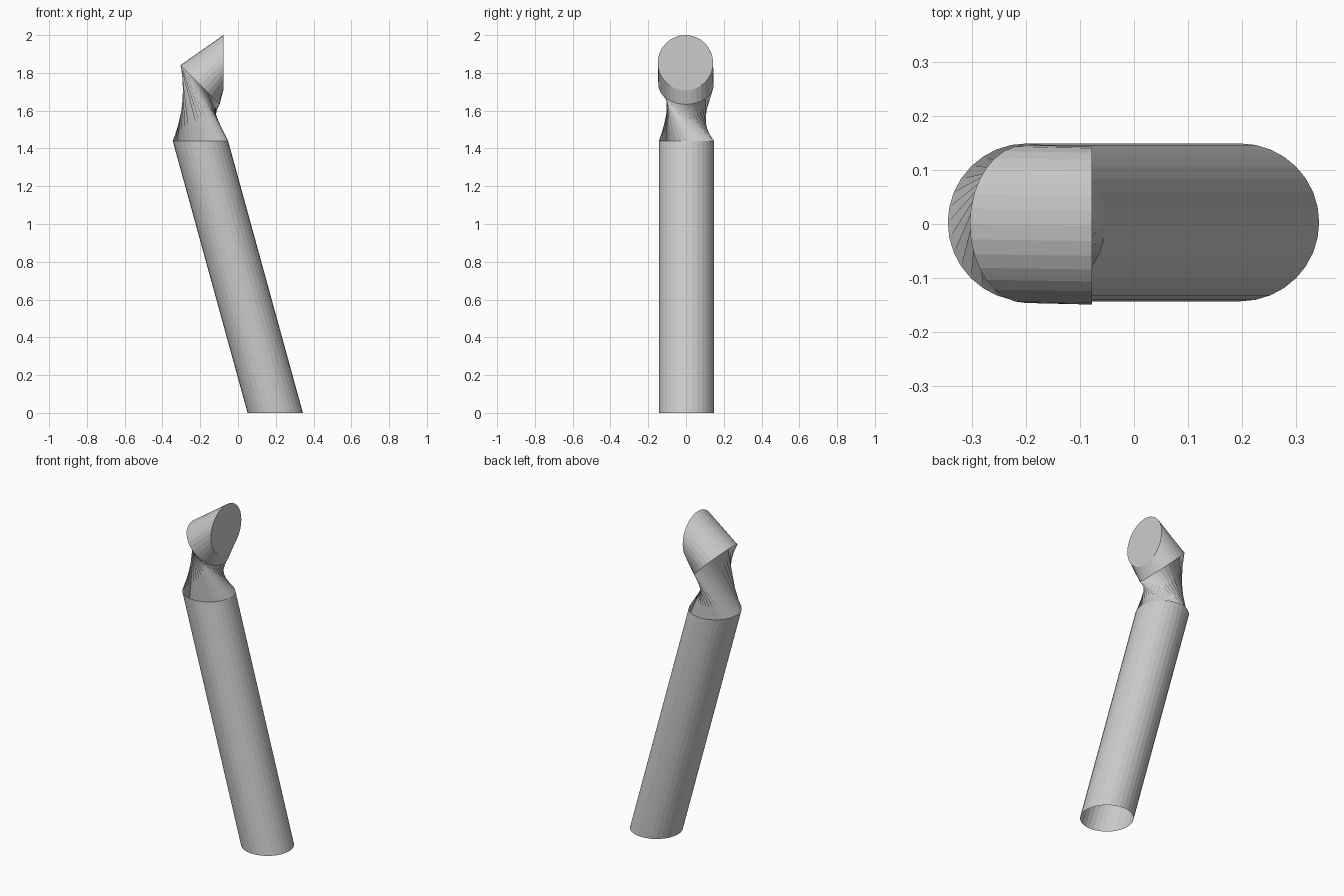
import bpy, bmesh
from math import cos, sin, pi, radians
from mathutils import Vector

if "Cube" in bpy.data.objects:
    bpy.data.objects.remove(bpy.data.objects["Cube"])

N, R = 32, 0.1465
S = 0.5 ** 0.5

# Ring stations: centre, direction of the cross-section's first axis, twist
rings = [
    ((0.197, 0.003, 0.0), (1, 0, 0), 0),
    ((-0.199, 0.003, 1.44), (1, 0, 0), 0),
    ((-0.201, 0.0, 1.737), (S, 0, -S), -90),
    ((-0.078, -0.003, 1.8535), (0, 0, -1), -90),
]

bm = bmesh.new()
loops = []
for centre, axis, twist in rings:
    c, u, v = Vector(centre), Vector(axis), Vector((0, 1, 0))
    loop = []
    for i in range(N):
        a = 2 * pi * i / N + radians(twist)
        loop.append(bm.verts.new(c + R * (u * cos(a) + v * sin(a))))
    loops.append(loop)

# Skin between neighbouring rings; the foot stays open, the tip is capped
for lo, hi in zip(loops, loops[1:]):
    for i in range(N):
        j = (i + 1) % N
        bm.faces.new((lo[i], lo[j], hi[j], hi[i]))
bm.faces.new(loops[-1])

mesh = bpy.data.meshes.new("bent_pipe")
bm.to_mesh(mesh)
bm.free()
pipe = bpy.data.objects.new("bent_pipe", mesh)
bpy.context.collection.objects.link(pipe)
